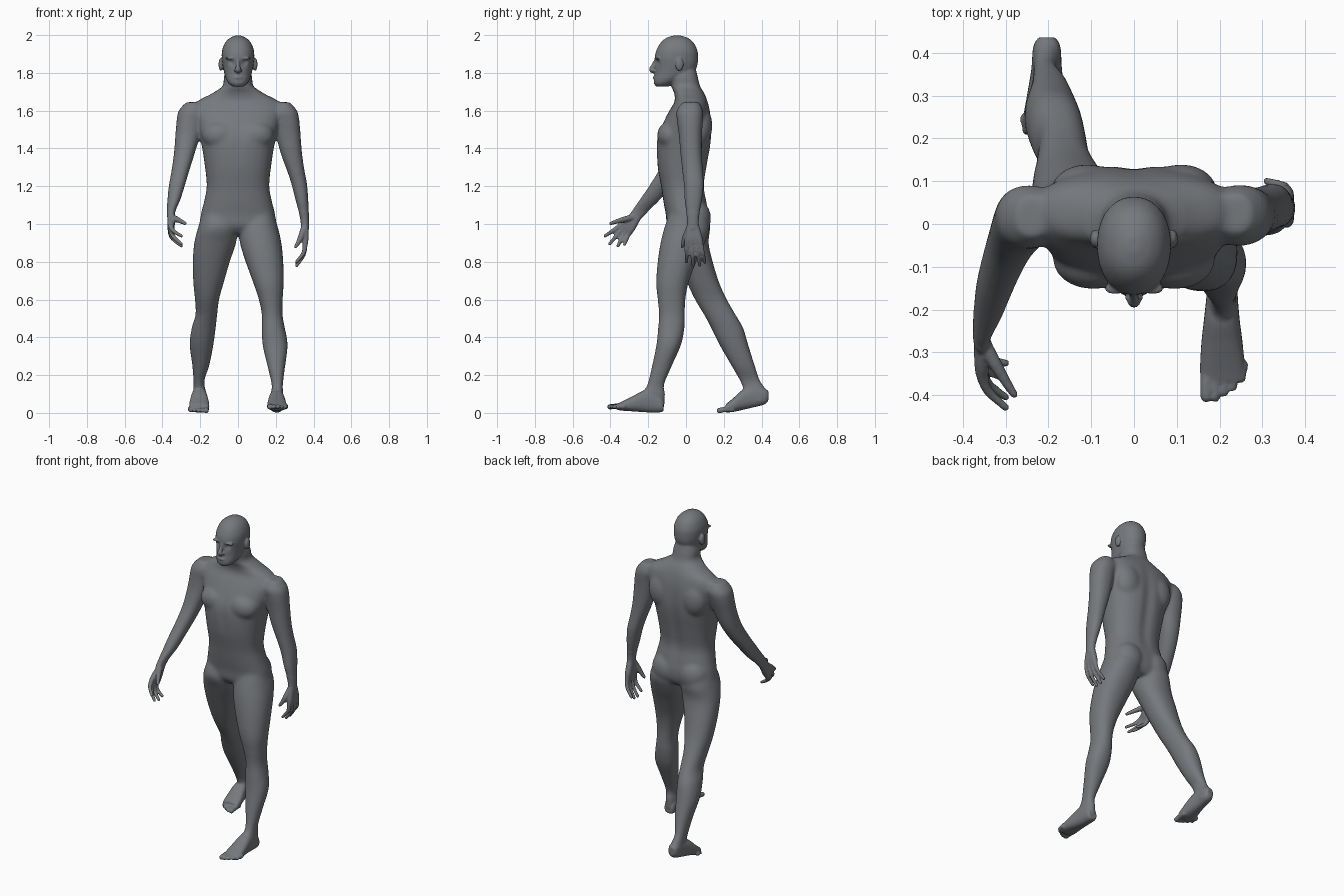
import bpy, bmesh, math
from mathutils import Vector, Matrix

bm = bmesh.new()


def catmull(rows, steps=5):
    """Smoothly interpolate a table of section rows."""
    out = []
    for i in range(len(rows) - 1):
        p0, p1 = rows[max(i - 1, 0)], rows[i]
        p2, p3 = rows[i + 1], rows[min(i + 2, len(rows) - 1)]
        for s in range(steps):
            t = s / steps
            out.append([b + .5 * t * (c - a + t * (2 * a - 5 * b + 4 * c - d + t * (3 * (b - c) + d - a)))
                        for a, b, c, d in zip(p0, p1, p2, p3)])
    return out + [list(rows[-1])]


def loft(rows, axis="z", power=2.2, n=28):
    """Rows are (level, x0, x1, v0, v1): the extents of a rounded section."""
    rings = []
    for lv, x0, x1, v0, v1 in catmull(rows):
        ring = []
        for k in range(n):
            a = 2 * math.pi * k / n
            c, s = math.cos(a), math.sin(a)
            u = (x0 + x1) / 2 + (x1 - x0) / 2 * math.copysign(abs(c) ** (2 / power), c)
            v = (v0 + v1) / 2 + (v1 - v0) / 2 * math.copysign(abs(s) ** (2 / power), s)
            ring.append(bm.verts.new((u, v, lv) if axis == "z" else (u, lv, v)))
        rings.append(ring)
    for a, b in zip(rings, rings[1:]):
        for k in range(n):
            bm.faces.new((a[k], a[(k + 1) % n], b[(k + 1) % n], b[k]))
    bm.faces.new(rings[0][::-1])
    bm.faces.new(rings[-1])


def blob(c, r, sub=3):
    m = Matrix.Translation(c) @ Matrix.Diagonal((*r, 1))
    bmesh.ops.create_icosphere(bm, subdivisions=sub, radius=1, matrix=m)


def digit(points):
    """Chain of overlapping balls through (x, y, z, radius) points."""
    for x, y, z, r in catmull(points, 9):
        blob((x, y, z), (r, r, r), 2)


# Torso and neck
loft([(.95, -.16, .16, -.07, .09), (.99, -.2, .2, -.1, .115), (1.05, -.197, .197, -.107, .12),
      (1.12, -.18, .18, -.12, .11), (1.2, -.166, .166, -.132, .098), (1.3, -.175, .175, -.15, .112),
      (1.4, -.19, .19, -.157, .13), (1.47, -.205, .205, -.15, .137), (1.54, -.225, .225, -.12, .135),
      (1.6, -.24, .24, -.088, .128), (1.65, -.215, .215, -.06, .115), (1.69, -.14, .14, -.062, .098),
      (1.73, -.083, .083, -.078, .075), (1.78, -.074, .074, -.085, .062), (1.83, -.06, .06, -.08, .05)], power=2.35)
for s in (-1, 1):
    blob((s * .095, -.085, 1.47), (.095, .068, .075))    # chest
    blob((s * .09, .05, 1.03), (.095, .083, .1))         # buttock
    blob((s * .11, .075, 1.52), (.085, .065, .11))       # shoulder blade

# Head, nose, brow, lips and ears
loft([(1.728, -.03, .03, -.158, -.09), (1.745, -.05, .05, -.17, -.06), (1.77, -.064, .064, -.17, -.01),
      (1.8, -.073, .073, -.165, .04), (1.84, -.081, .081, -.163, .06), (1.88, -.086, .086, -.166, .064),
      (1.92, -.084, .084, -.157, .06), (1.96, -.068, .068, -.134, .04), (1.985, -.043, .043, -.105, .01),
      (1.998, -.014, .014, -.065, -.03)], power=2.15)
digit([(0, -.16, 1.868, .009), (0, -.172, 1.84, .011), (0, -.181, 1.818, .015), (0, -.172, 1.81, .013)])
blob((0, -.162, 1.775), (.026, .013, .011))
for s in (-1, 1):
    blob((s * .036, -.15, 1.877), (.034, .016, .008))
    blob((s * .012, -.17, 1.813), (.01, .012, .008))
    blob((s * .09, -.035, 1.845), (.013, .022, .035))

# Front (left) and rear (right) legs
loft([(1.05, .02, .19, -.09, .1), (.98, .004, .212, -.115, .125), (.9, .01, .23, -.135, .1),
      (.8, .04, .24, -.15, .055), (.69, .08, .242, -.158, .014), (.6, .11, .237, -.15, -.003),
      (.52, .126, .236, -.143, -.006), (.45, .125, .248, -.148, -.008), (.36, .13, .262, -.157, -.026),
      (.25, .155, .25, -.18, -.074), (.15, .178, .238, -.205, -.115), (.1, .174, .239, -.235, -.112),
      (.04, .17, .24, -.22, -.115)])
loft([(1.05, -.19, -.02, -.09, .11), (.98, -.212, -.004, -.11, .128), (.9, -.232, -.01, -.08, .12),
      (.8, -.24, -.043, -.04, .142), (.69, -.237, -.075, .005, .176), (.6, -.228, -.1, .047, .217),
      (.52, -.225, -.11, .095, .263), (.45, -.245, -.118, .132, .303), (.36, -.255, -.13, .177, .33),
      (.25, -.242, -.152, .24, .365), (.17, -.236, -.178, .285, .393), (.11, -.235, -.17, .31, .433),
      (.06, -.23, -.17, .33, .43)])

# Feet
loft([(-.118, .18, .232, .012, .06), (-.135, .172, .24, .003, .09), (-.18, .168, .243, .002, .12),
      (-.225, .163, .247, .004, .118), (-.28, .157, .254, .008, .09), (-.34, .154, .259, .012, .06),
      (-.37, .158, .255, .018, .046)], "y", 2.5)
loft([(.436, -.222, -.185, .065, .115), (.415, -.235, -.172, .045, .13), (.36, -.24, -.168, .03, .14),
      (.3, -.25, -.16, .016, .122), (.25, -.258, -.152, .005, .078), (.21, -.255, -.153, .002, .046)], "y", 2.5)
for k, (tip, r) in enumerate([(0, .015), (-.002, .012), (.01, .0115), (.022, .011), (.042, .0105)]):
    x = .169 + k * .0205
    digit([(x, -.33, .034, .016), (x, -.375 + tip / 2, .035, r), (x, -.402 + tip, .032, r)])
    digit([(-x, .245, .02, .016), (-x, .205 + tip / 2, .018, r), (-x, .176 + tip, .0125, r)])

# Arms: left hangs back, right swings forward
loft([(1.645, .2, .275, -.02, .07), (1.6, .17, .313, -.05, .09), (1.55, .185, .325, -.048, .09),
      (1.47, .2, .332, -.038, .085), (1.37, .227, .34, -.03, .085), (1.28, .26, .353, -.02, .09),
      (1.21, .283, .366, -.012, .095), (1.12, .306, .373, -.008, .085), (1.03, .329, .376, .005, .068),
      (.97, .334, .376, .005, .07)])
loft([(1.645, -.275, -.2, -.03, .065), (1.6, -.315, -.17, -.055, .09), (1.55, -.325, -.185, -.06, .085),
      (1.47, -.332, -.2, -.07, .062), (1.37, -.34, -.23, -.1, .03), (1.28, -.353, -.258, -.147, -.02),
      (1.2, -.367, -.282, -.197, -.08), (1.13, -.374, -.304, -.245, -.135), (1.07, -.377, -.33, -.288, -.195),
      (1.03, -.374, -.336, -.31, -.235)])


# Hands: each ray runs wrist, knuckle, bent middle joint, tip
def finger(wrist, knuckle, tip, bulge):
    w, k, t = Vector(wrist), Vector(knuckle), Vector(tip)
    m = (k + t) / 2 + Vector((bulge, 0, 0))
    digit([(*w, .02), (*w.lerp(k, .6), .02), (*k, .0145), (*m, .0115), (*t, .009)])


for ky, ty, tz in [(.005, .003, .8), (.03, .038, .78), (.055, .073, .782), (.078, .1, .797)]:
    finger((.354, .02 + ky * .4, .985), (.355, ky, .892), (.31, ty, tz), .014)
digit([(.35, .02, .98, .018), (.335, -.002, .935, .017), (.318, -.014, .9, .012), (.305, -.019, .88, .009)])
for ky, kz, ty, tz in [(-.355, .985, -.428, .937), (-.345, .965, -.404, .895),
                       (-.328, .95, -.36, .884), (-.308, .942, -.325, .893)]:
    finger((-.354, -.26 + (ky + .33) * .3, 1.04), (-.354, ky, kz), (-.3, ty, tz), -.012)
digit([(-.35, -.28, 1.035, .018), (-.325, -.325, 1.025, .016), (-.298, -.37, 1.012, .012), (-.28, -.398, 1.003, .009)])

# Fuse all parts into one skin
bmesh.ops.recalc_face_normals(bm, faces=bm.faces)
me = bpy.data.meshes.new("body")
bm.to_mesh(me)
bm.free()
body = bpy.data.objects.new("body", me)
bpy.context.collection.objects.link(body)
bpy.context.view_layer.objects.active = body
body.select_set(True)
me.remesh_voxel_size = .0065
bpy.ops.object.voxel_remesh()
me = body.data

# Eye sockets, spine groove and chest line
for v in me.vertices:
    p = v.co
    for s in (-1, 1):
        d = (p - Vector((s * .034, -.155, 1.857))).length
        p.y += .012 * math.exp(-(d / .017) ** 2)
    if p.y > .05 and 1.05 < p.z < 1.68:
        p.y -= .012 * math.exp(-(p.x / .03) ** 2) * math.sin((p.z - 1.05) / .63 * math.pi)
    if p.y < -.05 and 1.3 < p.z < 1.58:
        p.y += .006 * math.exp(-(p.x / .02) ** 2) * math.sin((p.z - 1.3) / .28 * math.pi)

# Strong smoothing on torso and limbs, light on head, hands and feet
group = body.vertex_groups.new(name="soft")
group.add([v.index for v in me.vertices
           if .12 < v.co.z < 1.7 and not (abs(v.co.x) > .25 and v.co.z < 1.06)], 1, "REPLACE")
soft = body.modifiers.new("soft", "SMOOTH")
soft.factor, soft.iterations, soft.vertex_group = .5, 30, "soft"
fine = body.modifiers.new("fine", "SMOOTH")
fine.factor, fine.iterations = .5, 3

skin = bpy.data.materials.new("slate grey")
skin.diffuse_color = (.18, .19, .205, 1)
me.materials.clear()
me.materials.append(skin)
for f in me.polygons:
    f.use_smooth = True
    f.material_index = 0
